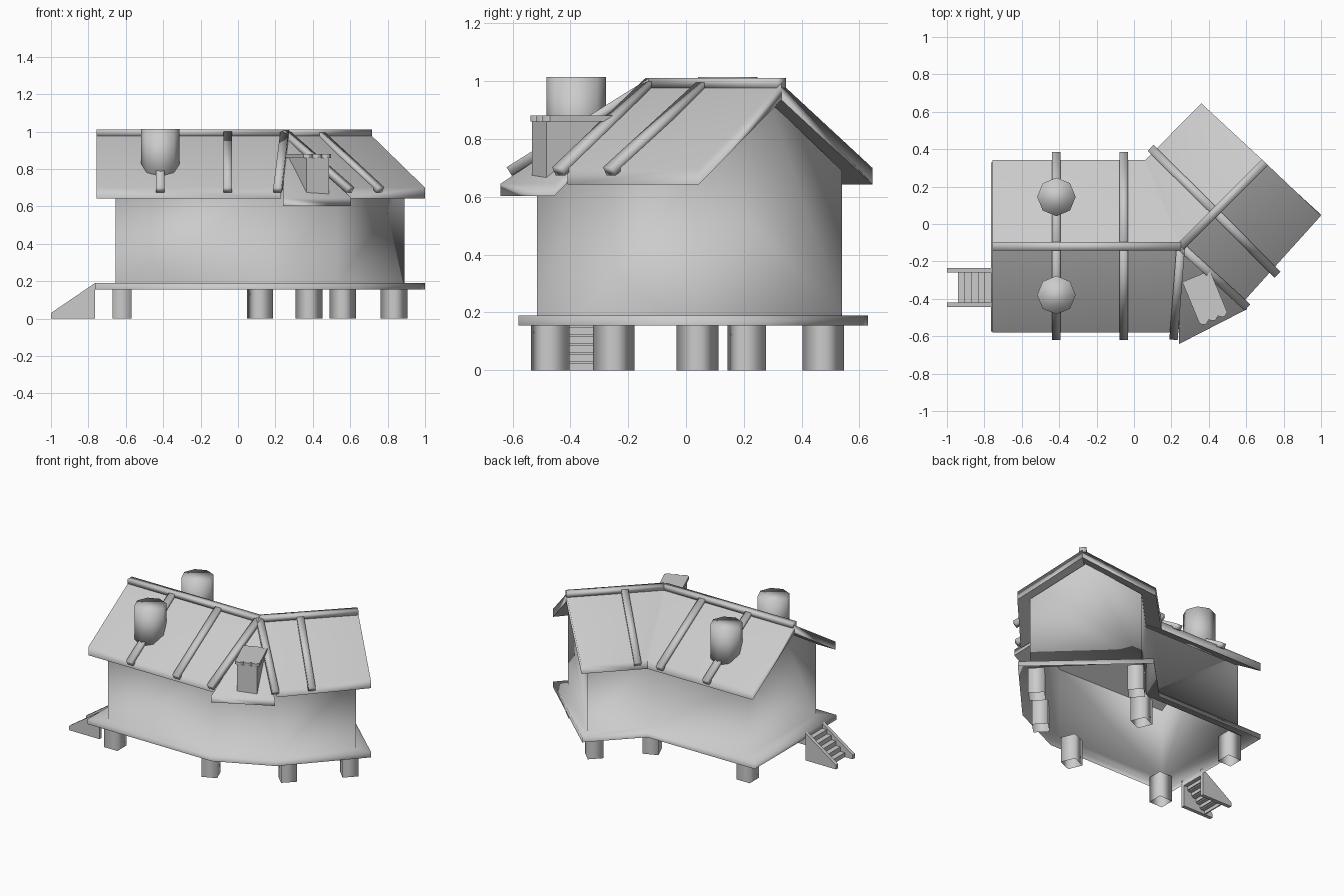
import bpy, bmesh, math
from mathutils import Vector, Matrix

cube = bpy.data.objects.get("Cube")
if cube:
    bpy.data.objects.remove(cube, do_unlink=True)

clay = bpy.data.materials.new("plain_grey")
GREY = (0.6, 0.6, 0.6, 1)
clay.diffuse_color = GREY
clay.use_nodes = True
clay.node_tree.nodes["Principled BSDF"].inputs["Base Color"].default_value = GREY


def finish(bm, name, smooth):
    bmesh.ops.recalc_face_normals(bm, faces=bm.faces)
    for f in bm.faces:
        f.smooth = smooth
    mesh = bpy.data.meshes.new(name)
    bm.to_mesh(mesh)
    bm.free()
    mesh.materials.append(clay)
    ob = bpy.data.objects.new(name, mesh)
    bpy.context.collection.objects.link(ob)
    return ob


def prism(name, points, push, smooth=False):
    """Extrude a planar outline along a vector."""
    bm = bmesh.new()
    face = bm.faces.new([bm.verts.new(p) for p in points])
    ext = bmesh.ops.extrude_face_region(bm, geom=[face], use_keep_orig=True)
    verts = [g for g in ext["geom"] if isinstance(g, bmesh.types.BMVert)]
    bmesh.ops.translate(bm, vec=Vector(push), verts=verts)
    return finish(bm, name, smooth)


def box(name, centre, size, turn=0):
    bm = bmesh.new()
    bmesh.ops.create_cube(bm, size=1, matrix=Matrix.LocRotScale(
        Vector(centre), Matrix.Rotation(turn, 3, "Z"), Vector(size)))
    return finish(bm, name, False)


def column(name, centre, sides, radius, height, turn=0, caps=False):
    """Softly shaded upright column, open at the ends unless capped."""
    bm = bmesh.new()
    bmesh.ops.create_cone(bm, cap_ends=caps, segments=sides, radius1=radius,
                          radius2=radius, depth=height,
                          matrix=Matrix.Translation(centre) @ Matrix.Rotation(turn, 4, "Z"))
    return finish(bm, name, True)


def beam(name, a, b, width=0.045, height=0.034):
    """Smooth bar between two points."""
    a, b = Vector(a), Vector(b)
    quat = (b - a).to_track_quat("Y", "Z")
    bm = bmesh.new()
    bmesh.ops.create_cube(bm, size=1, matrix=Matrix.LocRotScale(
        (a + b) / 2, quat, Vector((width, (b - a).length, height))))
    return finish(bm, name, True)


def at(points, z):
    return [(x, y, z) for x, y in points]


# Hollow house shell: platform rim, ledge, then walls with a gable at each end
floor = [(-0.765, -0.575), (0.2, -0.58), (0.58, -0.405), (1.0, 0.05),
         (0.365, 0.63), (0.07, 0.33), (-0.765, 0.33)]
plan = [(-0.655, -0.505), (0.18, -0.515), (0.53, -0.36), (0.89, 0.04),
        (0.39, 0.54), (0.1, 0.24), (-0.655, 0.24)]
gables = {3: (0.64, 0.29, 0.93), 6: (-0.655, -0.12, 0.93)}
bm = bmesh.new()
loops = [[bm.verts.new(p) for p in at(outline, z)] for outline, z in
         ((floor, 0.155), (floor, 0.19), (plan, 0.19), (plan, 0.69))]
for level, (low, high) in enumerate(zip(loops, loops[1:])):
    for i in range(len(plan)):
        j = (i + 1) % len(plan)
        peak = [bm.verts.new(gables[i])] if level == 2 and i in gables else []
        bm.faces.new([low[i], low[j], high[j]] + peak + [high[i]])
finish(bm, "walls_and_platform", True)

# Roof slabs, shaded softly over their thin edges
EAVE, RIDGE = 0.70, 0.992
left_end, bend, right_end = (-0.757, -0.12), (0.25, -0.12), (0.7, 0.33)


def slab(name, eaves, ridge, eave_z=EAVE, thick=0.057):
    ob = prism(name, at(eaves, eave_z) + at(ridge, RIDGE), (0, 0, -thick), True)
    # keep the underside crisp
    for poly in ob.data.polygons:
        if poly.normal.z < -0.5:
            for key in poly.edge_keys:
                for edge in ob.data.edges:
                    if edge.key == key:
                        edge.use_edge_sharp = True
    soft = ob.modifiers.new("soft_edges", "WEIGHTED_NORMAL")
    soft.keep_sharp = True


slab("roof_left_front", [(-0.757, -0.58), (0.23, -0.58)], [bend, left_end])
slab("roof_left_back", [(-0.757, 0.342), (0.06, 0.342)], [bend, left_end])
slab("roof_right_front", [(1.0, 0.045), (0.59, -0.41)], [bend, right_end])
slab("roof_right_back", [(0.36, 0.645), (0.06, 0.342)], [bend, right_end])
slab("roof_corner", [(0.24, -0.642), (0.605, -0.455)], [bend], 0.645, 0.042)

# Ridge beams and roof battens
TOP, FOOT = 0.994, 0.688
for name, end in (("left", left_end), ("right", right_end)):
    beam("ridge_beam_" + name, (*bend, TOP), (*end, TOP))
battens = [((-0.415, -0.12), (-0.415, -0.61)), ((-0.415, -0.12), (-0.415, 0.375)),
           ((-0.055, -0.12), (-0.055, -0.61)), ((-0.055, -0.12), (-0.055, 0.375)),
           ((0.43, 0.07), (0.095, 0.4)), ((0.43, 0.07), (0.76, -0.265)),
           (bend, (0.212, -0.61)), (bend, (0.6, -0.44))]
for i, (a, b) in enumerate(battens):
    beam(f"roof_batten_{i + 1}", (*a, TOP), (*b, FOOT))

# Octagonal chimneys
for name, y in (("front", -0.38), ("back", 0.145)):
    column("chimney_" + name, (-0.415, y, 0.88), 8, 0.103, 0.27, caps=True)

# Dormer on the corner slab, with a flat cap scalloped along its front
turn = math.radians(22.5)
out = Vector((math.sin(turn), -math.cos(turn), 0))
side = Vector((math.cos(turn), math.sin(turn), 0))
middle = Vector((0.38, -0.395, 0.86))
box("dormer", middle - Vector((0, 0, 0.1)), (0.13, 0.245, 0.2), turn)
N = 18
front = []
for i in range(N + 1):
    t = i / N
    scallop = 0.115 + 0.016 * abs(math.sin(t * math.pi * 3))
    front.append(middle + out * scallop + side * 0.16 * (t - 0.5))
back = [middle - out * 0.125 + side * 0.08, middle - out * 0.125 - side * 0.08]
prism("dormer_cap", front + back, (0, 0, 0.021))

# Square posts: x, y, turn in degrees
posts = [(-0.62, -0.475, 0), (-0.62, 0.2, 0), (0.12, -0.47, 22.5), (0.56, -0.25, 45),
         (0.835, 0.04, 45), (0.38, 0.475, 45), (0.115, 0.21, 22.5)]
for i, (x, y, deg) in enumerate(posts):
    column(f"post_{i + 1}", (x, y, 0.09), 4, 0.072, 0.18, math.radians(deg + 45))

# Stairs at the left end
for name, y in (("front", -0.445), ("back", -0.26)):
    shape = [(-1, 0), (-1, 0.03), (-0.765, 0.19), (-0.765, 0)]
    prism("stair_side_" + name, [(x, y, z) for x, z in shape], (0, 0.025, 0))
RUN, RISE = 0.035, 0.031
for i in range(5):
    x, z = -0.94 + RUN * i, RISE * (i + 1)
    box(f"stair_tread_{i + 1}", (x + RUN / 2, -0.34, z - 0.004), (RUN, 0.16, 0.008))
    box(f"stair_riser_{i + 1}", (x + 0.004, -0.34, z - RISE / 2), (0.008, 0.16, RISE))
